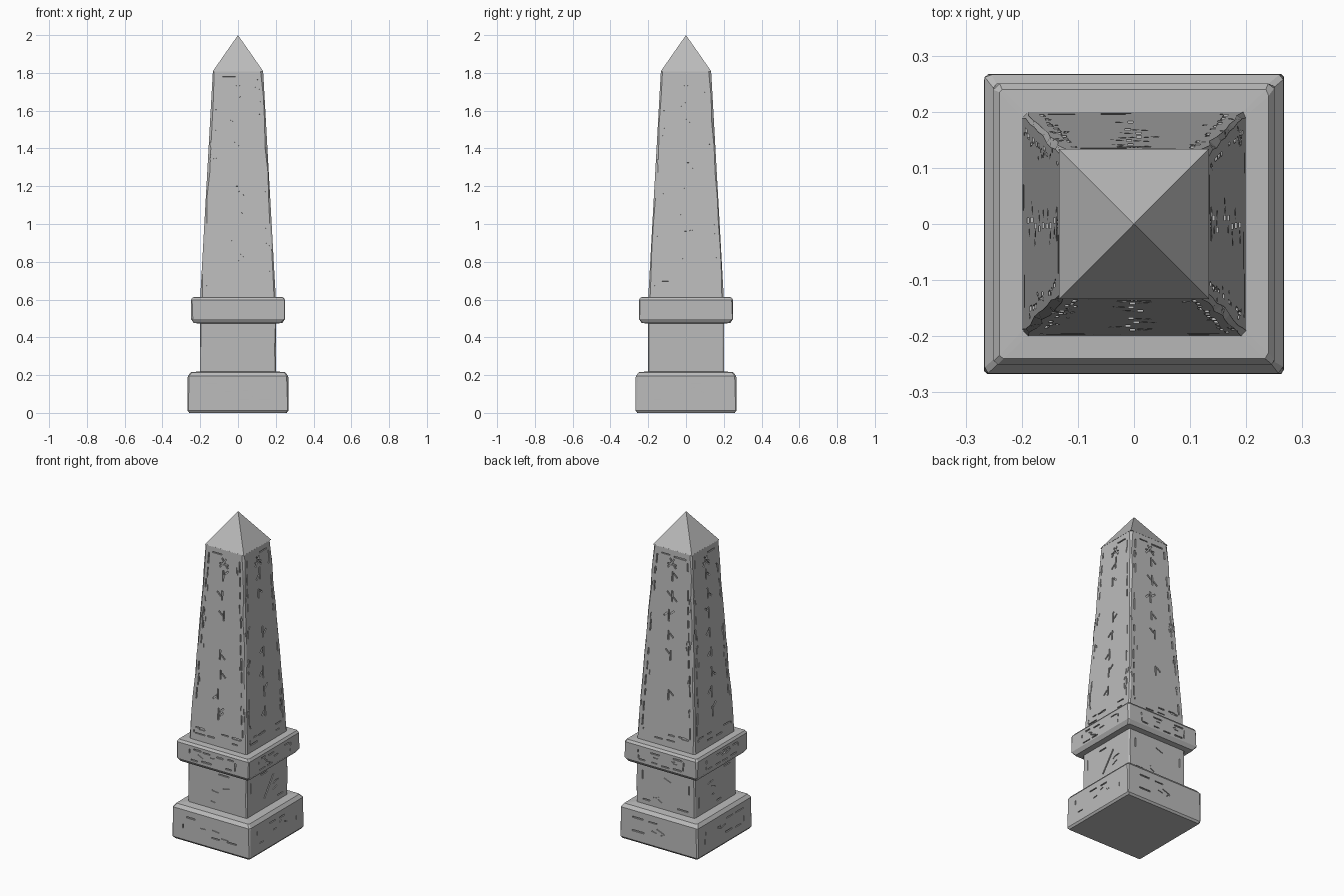
import bpy, bmesh, math, random
from mathutils import Vector, Matrix

random.seed(7)
cube = bpy.data.objects.get("Cube")
if cube:
    bpy.data.objects.remove(cube, do_unlink=True)

stone = bpy.data.materials.new("grey stone")
stone.use_nodes = True
STONE_COLOUR = (0.5, 0.5, 0.5, 1)
stone.diffuse_color = STONE_COLOUR
stone.node_tree.nodes["Principled BSDF"].inputs["Base Color"].default_value = STONE_COLOUR


def make_object(name, bm):
    bmesh.ops.recalc_face_normals(bm, faces=bm.faces[:])
    mesh = bpy.data.meshes.new(name)
    bm.to_mesh(mesh)
    bm.free()
    mesh.materials.append(stone)
    obj = bpy.data.objects.new(name, mesh)
    bpy.context.collection.objects.link(obj)
    return obj


def worn_block(name, profile, wear):
    """Square block through (half width, height) rings, with unevenly worn corners."""
    bm = bmesh.new()
    rings = []
    for half, z in profile:
        ring = []
        for k in range(4):
            turn = Matrix.Rotation(k * math.pi / 2, 3, "Z")
            a, b = (random.uniform(0.3, 1) * wear for _ in range(2))
            ring.append(bm.verts.new(turn @ Vector((half - a, -half, z))))
            ring.append(bm.verts.new(turn @ Vector((half, -half + b, z))))
        rings.append(ring)
    for low, high in zip(rings, rings[1:]):
        for i in range(8):
            j = (i + 1) % 8
            bm.faces.new((low[i], low[j], high[j], high[i]))
    bm.faces.new(rings[0])
    bm.faces.new(rings[-1])
    return make_object(name, bm)


def add_stroke(bm, side, start, end, half_at, width=0.009, depth=0.007):
    """Add a thin box lying along one wall from start to end, given as (across, height)."""
    turn = Matrix.Rotation(side * math.pi / 2, 3, "Z")
    p, q = (turn @ Vector((u, -half_at(z), z)) for u, z in (start, end))
    lean = half_at(0) - half_at(1)
    normal = turn @ Vector((0, -1, lean)).normalized()
    along = (q - p).normalized()
    across = normal.cross(along)
    frame = Matrix((along, across, normal)).transposed().to_4x4()
    frame.translation = (p + q) / 2
    size = Matrix.Diagonal(((q - p).length, width, 2 * depth, 1))
    bmesh.ops.create_cube(bm, size=1, matrix=frame @ size)


def add_frame(bm, side, low, high, half_at, margin, keep):
    """Broken chiselled outline of a panel, with some dashes worn away."""
    def inset(z):
        return half_at(z) - margin
    corners = [(-inset(low), low), (inset(low), low), (inset(high), high), (-inset(high), high)]
    for a, b in zip(corners, corners[1:] + corners[:1]):
        a, b = Vector(a), Vector(b)
        count = max(2, round((b - a).length / 0.085))
        for i in range(count):
            if random.random() < keep:
                s = (i + random.uniform(0.04, 0.2)) / count
                e = (i + random.uniform(0.6, 0.94)) / count
                shift = Vector((random.uniform(-1, 1), random.uniform(-1, 1))) * 0.004
                add_stroke(bm, side, a.lerp(b, s) + shift, a.lerp(b, e) + shift, half_at,
                           random.uniform(0.005, 0.009))


def add_chisel_mark(bm, side, z, half_at):
    """Abstract angular mark: one upright cut and one or two slanted cuts."""
    h = random.uniform(0.028, 0.038)
    u = random.uniform(-0.012, 0.012)
    add_stroke(bm, side, (u, z - h), (u, z + h), half_at)
    for _ in range(random.choice((1, 1, 2))):
        d = random.choice((-1, 1))
        v = z + random.uniform(-0.5, 0.9) * h
        add_stroke(bm, side, (u + d * 0.009, v), (u + d * 0.034, v - random.choice((-1, 1)) * 0.022), half_at)


def carve(obj, bm):
    cutter = make_object(obj.name + "_cutter", bm)
    cutter.hide_render = True
    mod = obj.modifiers.new("carving", "BOOLEAN")
    mod.operation = "DIFFERENCE"
    mod.solver = "EXACT"
    mod.use_self = True
    mod.object = cutter
    bpy.context.view_layer.objects.active = obj
    bpy.ops.object.modifier_apply(modifier=mod.name)
    bpy.data.objects.remove(cutter, do_unlink=True)


# Square stones, from the ground up
base = worn_block("base_plinth", [(0.258, 0), (0.267, 0.012), (0.266, 0.195), (0.25, 0.215), (0.19, 0.221)], 0.012)
pedestal = worn_block("pedestal_block", [(0.202, 0.2), (0.202, 0.35), (0.202, 0.49)], 0.01)
collar = worn_block("collar_slab", [(0.195, 0.472), (0.235, 0.476), (0.25, 0.498), (0.25, 0.598), (0.24, 0.612), (0.18, 0.615)], 0.012)


# Tapering shaft
def shaft_half(z):
    return 0.2 - (z - 0.61) * 0.067 / 1.2


heights = [0.6 + 1.21 * i / 9 for i in range(10)]
shaft = worn_block("tapered_shaft", [(shaft_half(z), z) for z in heights], 0.014)

# Pointed cap
bm = bmesh.new()
bmesh.ops.create_cone(bm, cap_ends=True, segments=4, radius1=0.134 * math.sqrt(2), radius2=0, depth=0.192,
                      matrix=Matrix.Translation((0, 0, 1.904)) @ Matrix.Rotation(math.pi / 4, 4, "Z"))
cap = make_object("pointed_cap", bm)

# Shaft carvings: panel outline, column of marks, crossed emblem and chips near the edges
bm = bmesh.new()
for side in range(4):
    add_frame(bm, side, 0.69, 1.775, shaft_half, 0.03, 0.62)
    add_frame(bm, side, 0.655, 0.69, shaft_half, 0.036, 0.5)
    for i in range(8):
        if random.random() < 0.8:
            add_chisel_mark(bm, side, 0.81 + 0.12 * i, shaft_half)
    for d in (-1, 1):
        add_stroke(bm, side, (-0.028 * d, 1.7), (0.014 * d, 1.755), shaft_half)
    add_stroke(bm, side, (-0.03, 1.722), (0.03, 1.722), shaft_half)
    for _ in range(18):
        z = random.uniform(0.72, 1.72)
        u = random.choice((-1, 1)) * (shaft_half(z) - random.uniform(0.012, 0.05))
        add_stroke(bm, side, (u, z), (u + random.uniform(-0.008, 0.008), z + random.uniform(0.015, 0.04)),
                   shaft_half, 0.006, 0.005)
carve(shaft, bm)

# Carved outlines and cracks on the lower stones
for stone_part, half, low, high, margin, keep in (
        (base, 0.266, 0.07, 0.155, 0.075, 0.55),
        (pedestal, 0.202, 0.25, 0.44, 0.04, 0.35),
        (collar, 0.25, 0.515, 0.575, 0.095, 0.6)):
    bm = bmesh.new()

    def wall(z, half=half):
        return half

    for side in range(4):
        add_frame(bm, side, low, high, wall, margin, keep)
        for _ in range(3):
            u = random.uniform(-0.1, 0.1)
            z = random.uniform(low + 0.015, high - 0.015)
            add_stroke(bm, side, (u, z), (u + random.uniform(0.02, 0.05), z + random.uniform(-0.02, 0.02)),
                       wall, 0.006, 0.005)
    if stone_part is pedestal:
        add_stroke(bm, 1, (-0.03, 0.28), (0.06, 0.4), wall)
    carve(stone_part, bm)
